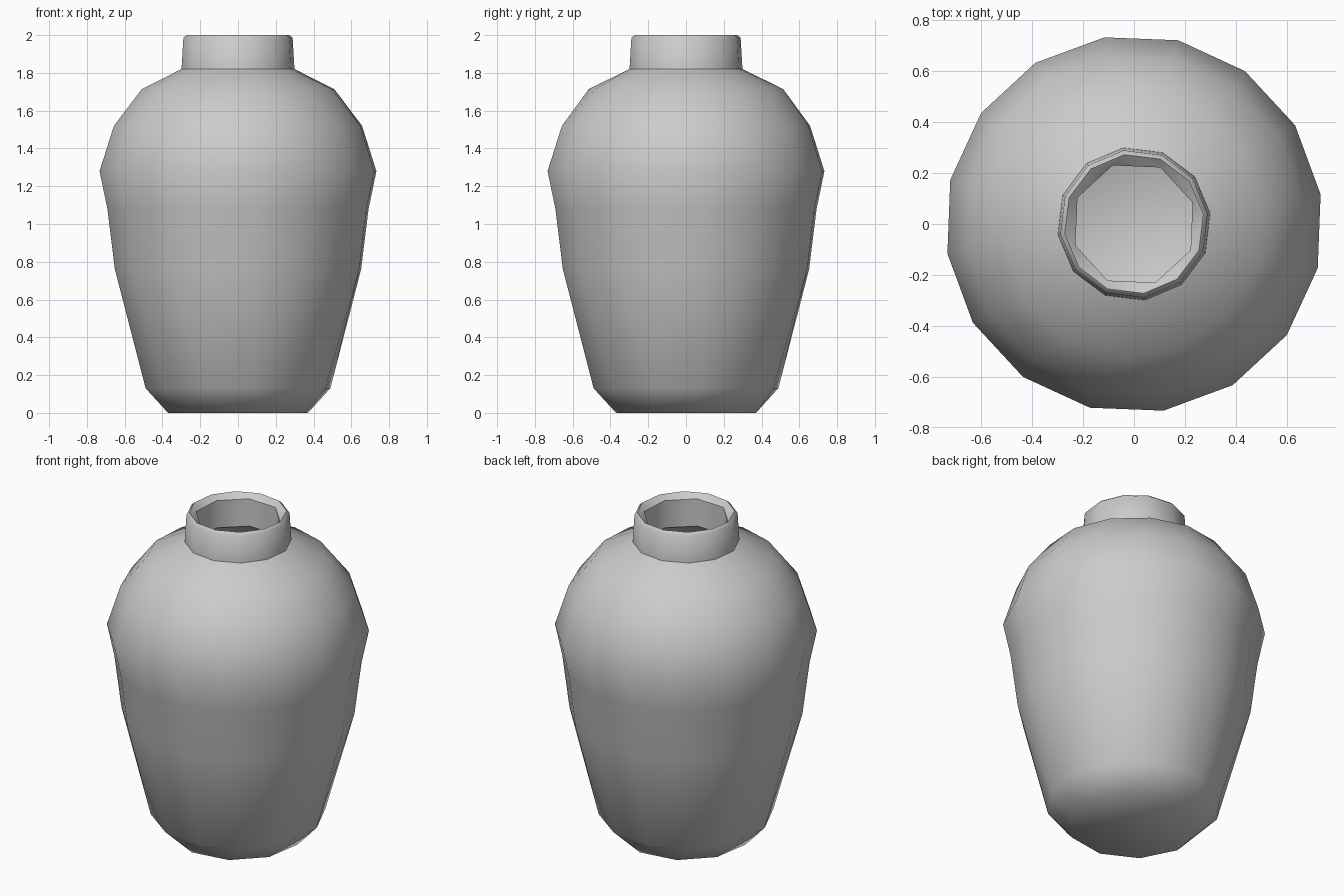
import bpy, bmesh, math

if "Cube" in bpy.data.objects:
    bpy.data.objects.remove(bpy.data.objects["Cube"])

# Rings along the vase wall: (radius, height, sides, first angle in degrees)
rings = [
    # outer wall, foot to shoulder
    (0.375, 0.00, 10, 9), (0.495, 0.13, 12, 9), (0.66, 0.76, 16, 9),
    (0.70, 1.08, 16, 9), (0.742, 1.28, 16, 9), (0.665, 1.52, 16, 9),
    (0.515, 1.715, 14, 9),
    # neck and lip
    (0.302, 1.82, 12, 8), (0.292, 1.985, 12, 8), (0.275, 2.00, 12, 8),
    (0.245, 1.97, 8, 20),
    # hollow inside
    (0.245, 1.80, 8, 20), (0.45, 1.67, 12, 9), (0.60, 1.50, 12, 9),
    (0.68, 1.27, 12, 9), (0.60, 0.76, 12, 9), (0.43, 0.17, 10, 9),
    (0.30, 0.08, 8, 9),
]


def ring_edges(bm, r, z, n, start):
    a0 = math.radians(start)
    vs = [bm.verts.new((r * math.cos(a0 + 2 * math.pi * i / n),
                        r * math.sin(a0 + 2 * math.pi * i / n), z))
          for i in range(n)]
    return vs, [bm.edges.new((vs[i], vs[(i + 1) % n])) for i in range(n)]


bm = bmesh.new()
loops = [ring_edges(bm, *r) for r in rings]
for (va, ea), (vb, eb) in zip(loops, loops[1:]):
    bmesh.ops.bridge_loops(bm, edges=ea + eb)

# Underside and inner floor
bm.faces.new(loops[0][0])
bm.faces.new(loops[-1][0])
bmesh.ops.recalc_face_normals(bm, faces=bm.faces[:])

mesh = bpy.data.meshes.new("vase")
bm.to_mesh(mesh)
bm.free()
vase = bpy.data.objects.new("vase", mesh)
bpy.context.collection.objects.link(vase)
bpy.context.view_layer.objects.active = vase
vase.select_set(True)
bpy.ops.object.shade_smooth_by_angle(angle=math.radians(54))
